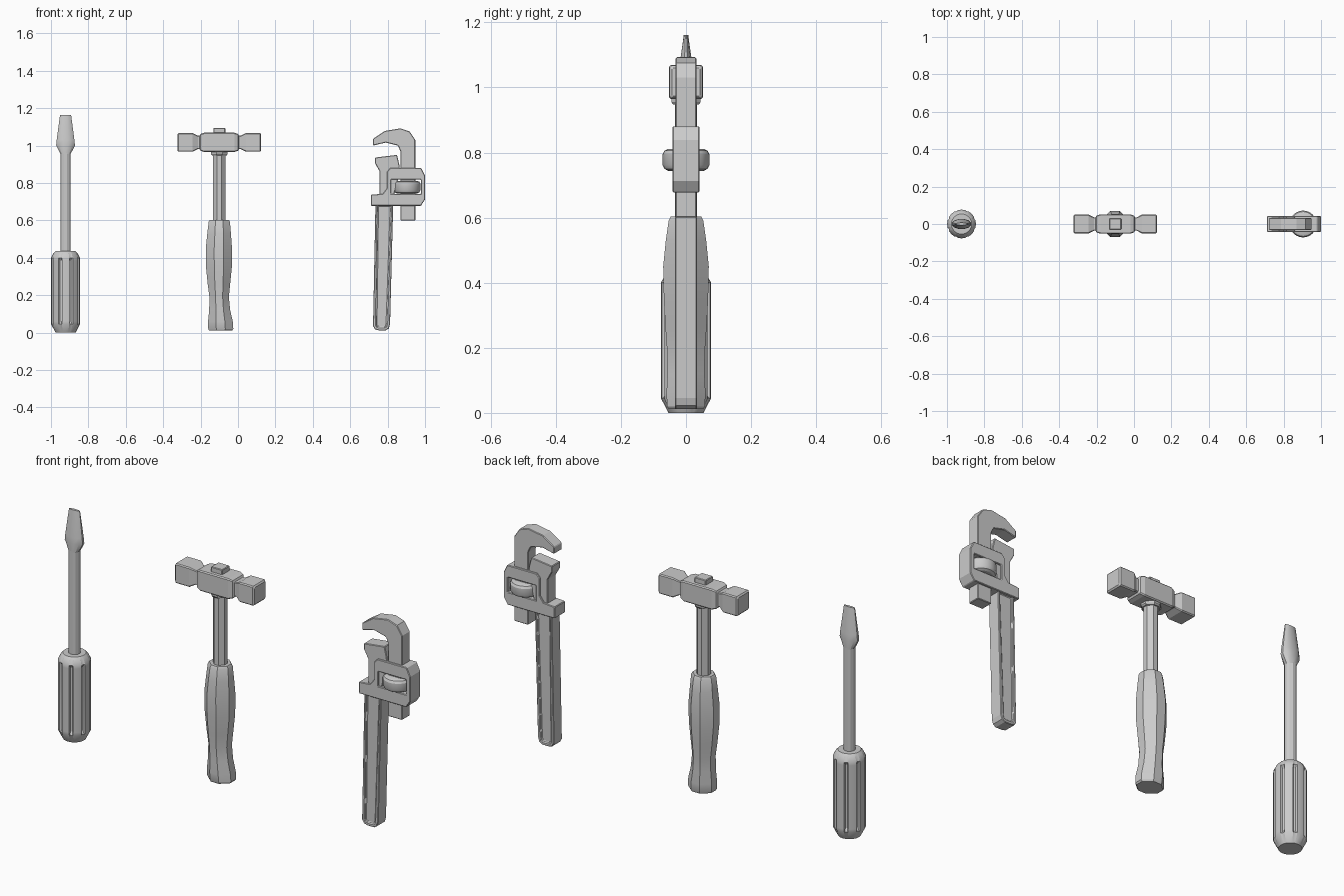
import bpy, bmesh
from math import sin, cos, pi, radians

if "Cube" in bpy.data.objects:
    bpy.data.objects.remove(bpy.data.objects["Cube"])


def finish(bm, name, smooth=True):
    bmesh.ops.recalc_face_normals(bm, faces=bm.faces)
    me = bpy.data.meshes.new(name)
    bm.to_mesh(me)
    bm.free()
    ob = bpy.data.objects.new(name, me)
    bpy.context.collection.objects.link(ob)
    bpy.ops.object.select_all(action='DESELECT')
    ob.select_set(True)
    bpy.context.view_layer.objects.active = ob
    if smooth:
        bpy.ops.object.shade_smooth_by_angle(angle=radians(28))
    return ob


def loft(name, rings, smooth=True):
    """Skin a stack of equal-length point rings and cap both ends."""
    bm = bmesh.new()
    vs = [[bm.verts.new(p) for p in r] for r in rings]
    n = len(vs[0])
    for a, b in zip(vs, vs[1:]):
        for i in range(n):
            bm.faces.new((a[i], a[(i + 1) % n], b[(i + 1) % n], b[i]))
    bm.faces.new(vs[0])
    bm.faces.new(vs[-1])
    return finish(bm, name, smooth)


def oval(cx, z, rx, ry, n, turn=0.0):
    return [(cx + rx * cos(2 * pi * (i + turn) / n), ry * sin(2 * pi * (i + turn) / n), z)
            for i in range(n)]


def octagon(cx, z, hx, hy):
    k = 0.36
    return [(cx + x * hx, y * hy, z) for x, y in
            ((1, -k), (1, k), (k, 1), (-k, 1), (-1, k), (-1, -k), (-k, -1), (k, -1))]


def slab(name, pts, half, hole=None, bevel=0.003, recess=0):
    """Extrude an (x, z) outline through y, with an optional window or recessed panels."""
    bm = bmesh.new()
    f = bm.faces.new([bm.verts.new((x, -half, z)) for x, z in pts])
    top = bmesh.ops.extrude_face_region(bm, geom=[f])['geom']
    for v in top:
        if isinstance(v, bmesh.types.BMVert):
            v.co.y = half
    bmesh.ops.recalc_face_normals(bm, faces=bm.faces)
    if recess:
        sides = [q for q in bm.faces if abs(q.normal.y) > 0.9]
        bmesh.ops.inset_individual(bm, faces=sides, thickness=0.016)
        bmesh.ops.inset_individual(bm, faces=sides, thickness=0.003, depth=-recess)
    ob = finish(bm, name, False)
    if hole:
        x0, x1, z0, z1 = hole
        cut = slab(name + "_cutter", [(x0, z0), (x1, z0), (x1, z1), (x0, z1)], 0.2, bevel=0)
        m = ob.modifiers.new("window", 'BOOLEAN')
        m.object, m.solver = cut, 'EXACT'
        bpy.context.view_layer.objects.active = ob
        bpy.ops.object.modifier_apply(modifier="window")
        bpy.data.objects.remove(cut)
    if bevel:
        m = ob.modifiers.new("edge", 'BEVEL')
        m.width, m.segments, m.limit_method = bevel, 1, 'ANGLE'
        m.angle_limit = radians(50)
    return ob


# --- Screwdriver ---
SX = -0.922


def fluted(z, r, depth):
    # eight lobes, each with a groove halfway between
    pts = []
    for i in range(8):
        for a, g in ((-15, 0), (0, 0), (15, 0), (18, 1), (27, 1), (30, 0)):
            if a == 30:
                continue
            t = radians(i * 45 + a)
            rr = r - depth * g
            pts.append((SX + rr * cos(t), rr * sin(t), z))
    return pts


loft("screwdriver_handle", [fluted(z, r, d) for z, r, d in (
    (0, .054, 0), (.008, .058, 0), (.045, .077, .003), (.06, .077, .013), (.385, .077, .013),
    (.40, .077, .003), (.425, .064, 0), (.435, .054, 0))])
loft("screwdriver_shaft", [oval(SX, z, .028, .028, 12, .5) for z in (.42, .96)])
loft("screwdriver_blade", [oval(SX, z, rx, ry, 12, .5) for z, rx, ry in (
    (.955, .028, .028), (1.0, .052, .028), (1.03, .049, .026), (1.162, .031, .007))])

# --- Hammer ---
HX = -0.10
loft("hammer_grip", [octagon(c, z, hx, hy) for z, c, hx, hy in (
    (.012, -.093, .062, .054), (.02, -.092, .067, .058), (.06, -.094, .066, .06),
    (.12, -.098, .056, .057), (.19, -.101, .052, .058), (.26, -.102, .06, .063),
    (.35, -.102, .069, .068), (.45, -.102, .07, .07), (.53, -.101, .063, .062),
    (.592, -.10, .057, .053), (.603, -.10, .05, .047))])
loft("hammer_shaft", [octagon(HX, z, .033, .033) for z in (.59, .97)])
loft("hammer_collar", [octagon(HX, z, r, r) for z, r in ((.948, .04), (.955, .045), (.975, .045))])


def head_ring(dx, h):
    c = h * 0.9
    return [(HX + dx, y, 1.017 + z) for y, z in
            ((-h, -c), (-h, c), (-c, h), (c, h), (h, c), (h, -c), (c, -h), (-c, -h))]


half_head = [(.224, .043), (.218, .05), (.142, .05), (.115, .036), (.105, .036), (.1, .045),
             (.08, .052)]
loft("hammer_head", [head_ring(-d, h) for d, h in half_head]
     + [head_ring(d, h) for d, h in reversed(half_head)], False)
slab("hammer_wedge", [(HX - .032, 1.05), (HX + .032, 1.05), (HX + .032, 1.094),
                      (HX - .032, 1.094)], .03)

# --- Pipe wrench ---
slab("wrench_handle", [(.735, .69), (.722, .035), (.732, .018), (.752, .012), (.79, .012),
                       (.806, .022), (.813, .045), (.83, .69)], .034, recess=.008)
slab("wrench_fixed_jaw", [(.733, .936), (.85, .95), (.862, .90), (.866, .86), (.83, .72),
                          (.757, .72), (.757, .862), (.733, .905)], .034)
slab("wrench_frame", [(.711, .678), (.978, .678), (1.0, .712), (1.0, .838), (.98, .88),
                      (.815, .88), (.796, .86), (.796, .77), (.775, .742), (.711, .737)],
     .042, hole=(.818, .978, .742, .818))
slab("wrench_hook_jaw", [(.722, 1.0), (.722, 1.036), (.785, 1.078), (.868, 1.092), (.918, 1.075),
                         (.948, 1.03), (.948, .60), (.868, .60), (.868, .97), (.855, 1.0),
                         (.79, 1.0 + .016)][::-1], .032)
loft("wrench_adjusting_nut", [oval(.904, z, r, r, 24) for z, r in (
    (.744, .055), (.75, .066), (.762, .072), (.795, .072), (.806, .066), (.811, .055))])
